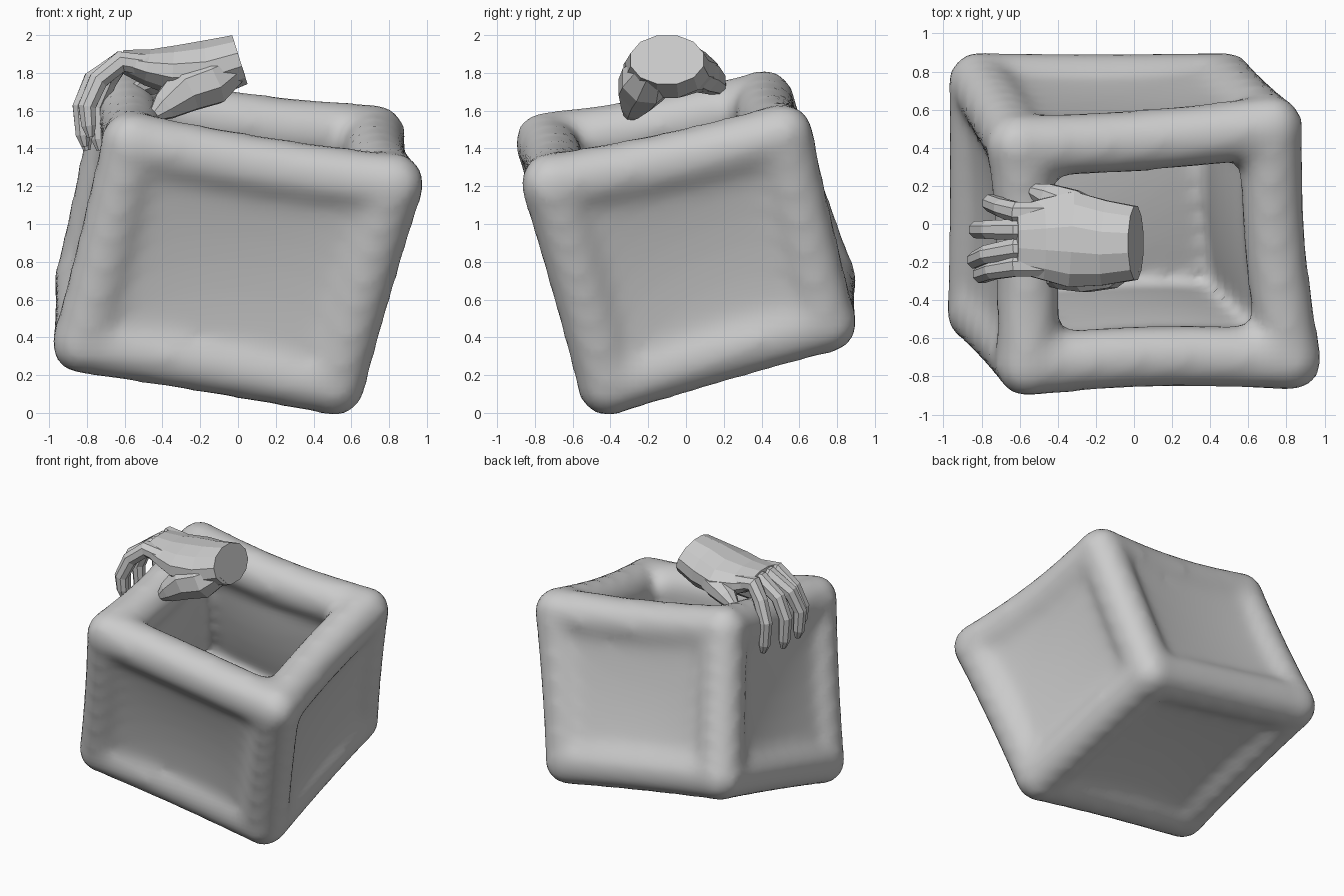
import bpy, bmesh, math
from mathutils import Vector, Matrix

if "Cube" in bpy.data.objects:
    bpy.data.objects.remove(bpy.data.objects["Cube"])


def make_object(name, bm):
    bmesh.ops.recalc_face_normals(bm, faces=bm.faces[:])
    me = bpy.data.meshes.new(name)
    bm.to_mesh(me)
    bm.free()
    ob = bpy.data.objects.new(name, me)
    bpy.context.collection.objects.link(ob)
    return ob


def loft(bm, path, sides=8, side=Vector((0, 1, 0))):
    """Skin elliptical rings; path rows are (x, y, z, half width, half height)."""
    pts = [Vector(p[:3]) for p in path]
    rings = []
    for i, p in enumerate(path):
        t = (pts[min(i + 1, len(pts) - 1)] - pts[max(i - 1, 0)]).normalized()
        u = (side - t * side.dot(t)).normalized()
        v = t.cross(u)
        rings.append([bm.verts.new(pts[i] + u * p[3] * math.cos(a) + v * p[4] * math.sin(a))
                      for a in (2 * math.pi * (k + .5) / sides for k in range(sides))])
    for a, b in zip(rings, rings[1:]):
        for k in range(sides):
            n = (k + 1) % sides
            bm.faces.new((a[k], a[n], b[n], b[k]))
    bm.faces.new(rings[0][::-1])
    bm.faces.new(rings[-1])


# Tilted box: bottom corners then top corners (front left, front right, back right, back left)
C = [Vector(c) for c in (
    (-.82, -.46, .37), (.51, -.41, .15), (.47, .74, .48), (-.81, .74, .70),
    (-.56, -.74, 1.43), (.82, -.71, 1.21), (.72, .51, 1.47), (-.61, .41, 1.65))]
MID = sum(C, Vector()) / 8
R, N = .165, 10
bm = bmesh.new()

# Puffy frame along the twelve edges; the rim sags inwards, the rest is nearly straight
edges = [(i, (i + 1) % 4) for i in range(4)]
edges += [(a + 4, b + 4) for a, b in edges] + [(i, i + 4) for i in range(4)]
for a, b in edges:
    bow = .035 if a > 3 else .008
    pull = (MID - (C[a] + C[b]) / 2).normalized() * bow
    path = [(*(C[a].lerp(C[b], i / N) + pull * math.sin(math.pi * i / N)), R, R)
            for i in range(N + 1)]
    loft(bm, path, 20, pull.normalized())
for c in C:
    bmesh.ops.create_icosphere(bm, subdivisions=3, radius=R * 1.04, matrix=Matrix.Translation(c))

# Dished panels on the floor and four walls; the top stays open
for quad in [(0, 1, 2, 3)] + [(i, (i + 1) % 4, (i + 1) % 4 + 4, i + 4) for i in range(4)]:
    q = [C[i] for i in quad]
    n = (q[2] - q[0]).cross(q[3] - q[1]).normalized()
    if n.dot(MID - q[0]) > 0:
        n = -n
    grid = {}
    for i in range(N + 1):
        for j in range(N + 1):
            s, t = i / N, j / N
            p = q[0].lerp(q[1], s).lerp(q[3].lerp(q[2], s), t)
            w = math.sqrt(max(0, math.sin(math.pi * s) * math.sin(math.pi * t)))
            grid[i, j, 0] = bm.verts.new(p + n * (.13 - .075 * w))
            grid[i, j, 1] = bm.verts.new(p - n * (.09 + .09 * w))
    for i in range(N):
        for j in range(N):
            for k in (0, 1):
                f = [grid[i, j, k], grid[i + 1, j, k], grid[i + 1, j + 1, k], grid[i, j + 1, k]]
                bm.faces.new(f if k else f[::-1])
    for i in range(N):
        for e in (0, N):
            bm.faces.new((grid[i, e, 0], grid[i + 1, e, 0], grid[i + 1, e, 1], grid[i, e, 1]))
            bm.faces.new((grid[e, i, 0], grid[e, i + 1, 0], grid[e, i + 1, 1], grid[e, i, 1]))
box = make_object("open_box", bm)
rm = box.modifiers.new("Fuse", 'REMESH')
rm.mode = 'VOXEL'
rm.voxel_size = .04
rm.use_smooth_shade = True
sm = box.modifiers.new("Soften", 'SMOOTH')
sm.factor = .5
sm.iterations = 12

# Palm and cut wrist
bm = bmesh.new()
loft(bm, [(.01, -.10, 1.87, .20, .14), (-.15, -.10, 1.82, .23, .16),
          (-.33, -.08, 1.81, .26, .14), (-.48, -.08, 1.83, .22, .10),
          (-.62, -.08, 1.865, .18, .06)], 12)
make_object("palm", bm)

# Fingers hooked over the rim: knuckle y, tip y, reach, tip height
fingers = {"index": (-.22, -.265, -.80, 1.46), "middle": (-.13, -.19, -.83, 1.41),
           "ring": (-.03, -.03, -.82, 1.39), "little": (.06, .11, -.75, 1.39)}
for name, (y0, y1, x, z) in fingers.items():
    bm = bmesh.new()
    loft(bm, [(-.48, y0, 1.84, .06, .06), (-.62, y0, 1.86, .06, .06),
              (x + .06, (y0 + y1) / 2, 1.76, .052, .055), (x, y1, 1.62, .048, .05),
              (x + .01, y1, z + .06, .042, .042), (x + .02, y1, z, .02, .02)])
    make_object(name + "_finger", bm)

# Thumb pressed inside the wall, and the fleshy outer edge of the hand
bm = bmesh.new()
loft(bm, [(-.01, -.17, 1.84, .09, .09), (-.14, -.21, 1.76, .14, .14),
          (-.28, -.24, 1.71, .13, .13), (-.39, -.28, 1.62, .07, .08),
          (-.45, -.30, 1.57, .03, .03)])
make_object("thumb", bm)
bm = bmesh.new()
loft(bm, [(-.15, .02, 1.82, .08, .09), (-.33, .09, 1.79, .10, .10),
          (-.46, .15, 1.75, .07, .07), (-.54, .18, 1.71, .035, .035)])
make_object("hand_edge", bm)
